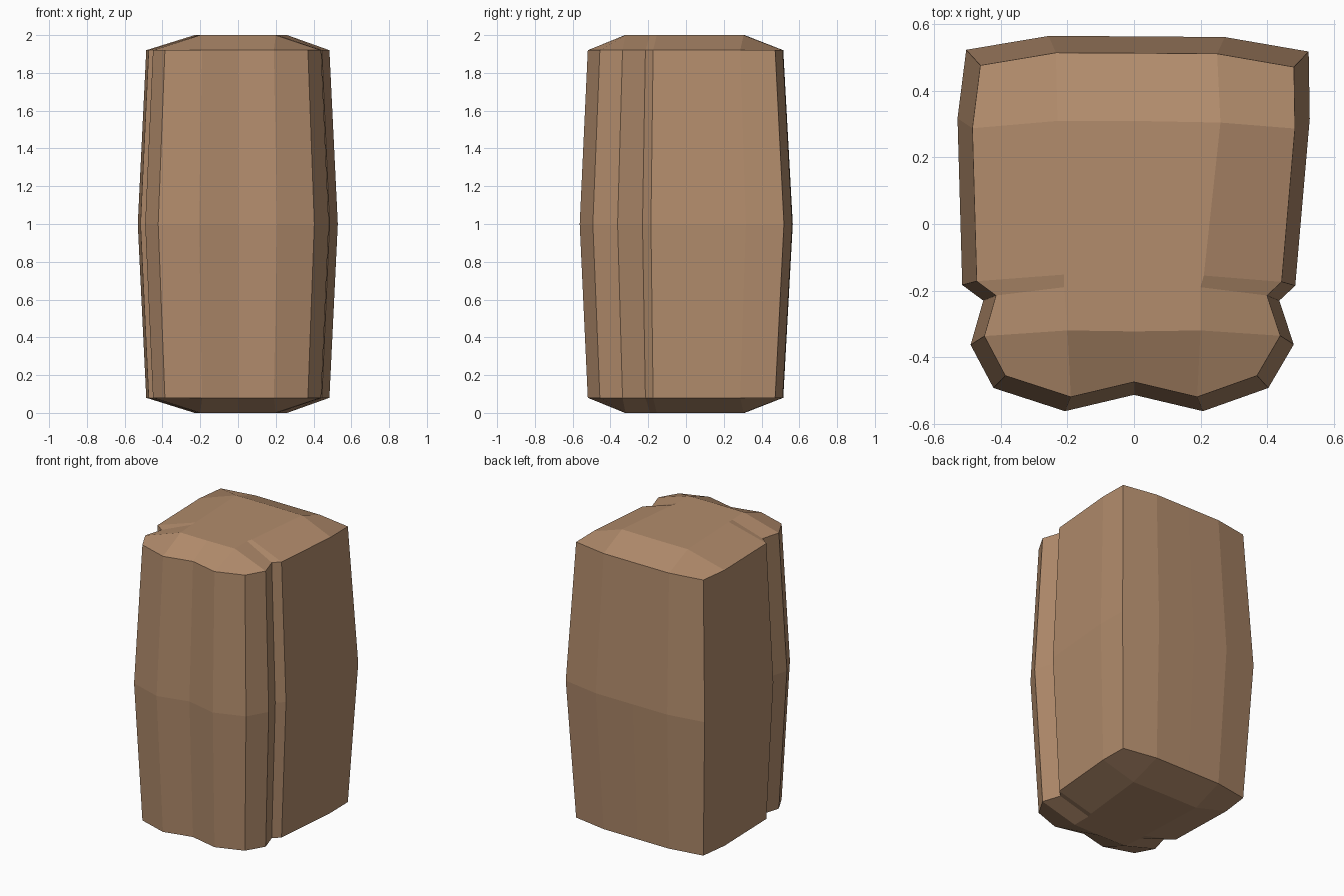
import bpy, bmesh

if "Cube" in bpy.data.objects:
    bpy.data.objects.remove(bpy.data.objects["Cube"])

# Rows of the cap from back to front, five points each from left to right
ROWS = [
    [(-0.462, 0.477), (-0.235, 0.515), (0.0, 0.514), (0.25, 0.512), (0.481, 0.472)],
    [(-0.486, 0.288), (-0.23, 0.31), (0.0, 0.31), (0.26, 0.305), (0.484, 0.287)],
    [(-0.473, -0.172), (-0.21, -0.152), (0.0, -0.15), (0.21, -0.155), (0.444, -0.174)],
    [(-0.415, -0.215), (-0.21, -0.19), (0.0, -0.19), (0.20, -0.19), (0.40, -0.215)],
    [(-0.45, -0.337), (-0.20, -0.32), (0.0, -0.323), (0.20, -0.32), (0.44, -0.336)],
    [(-0.387, -0.456), (-0.19, -0.52), (0.0, -0.475), (0.19, -0.52), (0.37, -0.456)],
]
NR, NC = len(ROWS), 5


def cap(bm, z_rim, z_flat):
    """Quad grid with a flat middle and a sloping rim; returns the rim loop."""
    g = [[bm.verts.new((x, y, z_flat if 0 < r < NR - 1 and 0 < c < NC - 1 else z_rim))
          for c, (x, y) in enumerate(row)] for r, row in enumerate(ROWS)]
    for r in range(NR - 1):
        for c in range(NC - 1):
            bm.faces.new((g[r][c], g[r + 1][c], g[r + 1][c + 1], g[r][c + 1]))
    return (g[0][:-1] + [row[-1] for row in g[:-1]]
            + g[-1][:0:-1] + [row[0] for row in g[:0:-1]])


bm = bmesh.new()
top = cap(bm, 1.92, 2.0)
bottom = cap(bm, 0.08, 0.0)
# Bulging waist ring between the caps
waist = [bm.verts.new((v.co.x * 1.092, v.co.y * 1.09 + 0.004, 1.0)) for v in top]
for lower, upper in ((bottom, waist), (waist, top)):
    n = len(lower)
    for i in range(n):
        j = (i + 1) % n
        bm.faces.new((lower[i], lower[j], upper[j], upper[i]))
bmesh.ops.recalc_face_normals(bm, faces=bm.faces)

mesh = bpy.data.meshes.new("torso_block")
bm.to_mesh(mesh)
bm.free()
tan = bpy.data.materials.new("tan")
tan.diffuse_color = (0.445, 0.262, 0.150, 1.0)
tan.use_nodes = True
tan.node_tree.nodes["Principled BSDF"].inputs["Base Color"].default_value = tan.diffuse_color
mesh.materials.append(tan)
bpy.context.collection.objects.link(bpy.data.objects.new("torso_block", mesh))
